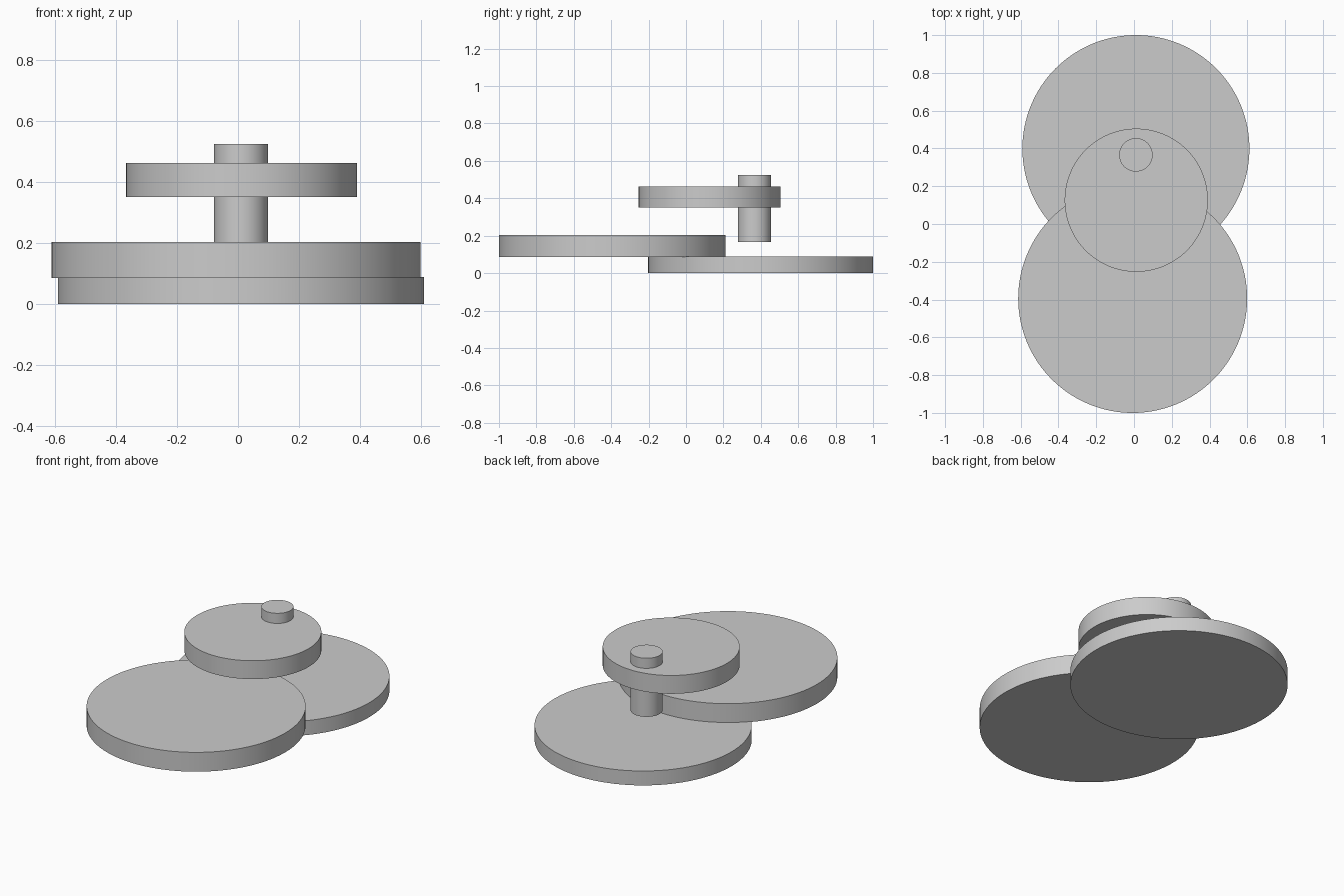
import bpy
import math

if "Cube" in bpy.data.objects:
    bpy.data.objects.remove(bpy.data.objects["Cube"])


def disc(name, x, y, radius, z0, z1):
    bpy.ops.mesh.primitive_cylinder_add(
        vertices=128, radius=radius, depth=z1 - z0,
        location=(x, y, (z0 + z1) / 2))
    obj = bpy.context.object
    obj.name = name
    bpy.ops.object.shade_smooth_by_angle(angle=math.radians(30))
    return obj


# Two large overlapping plates
disc("lower_back_plate", 0.01, 0.399, 0.601, 0.0, 0.088)
disc("upper_front_plate", -0.007, -0.394, 0.606, 0.085, 0.203)

# Small raised plate and the pin that passes through it
disc("raised_plate", 0.012, 0.126, 0.379, 0.351, 0.463)
disc("pin", 0.010, 0.366, 0.0885, 0.167, 0.525)
